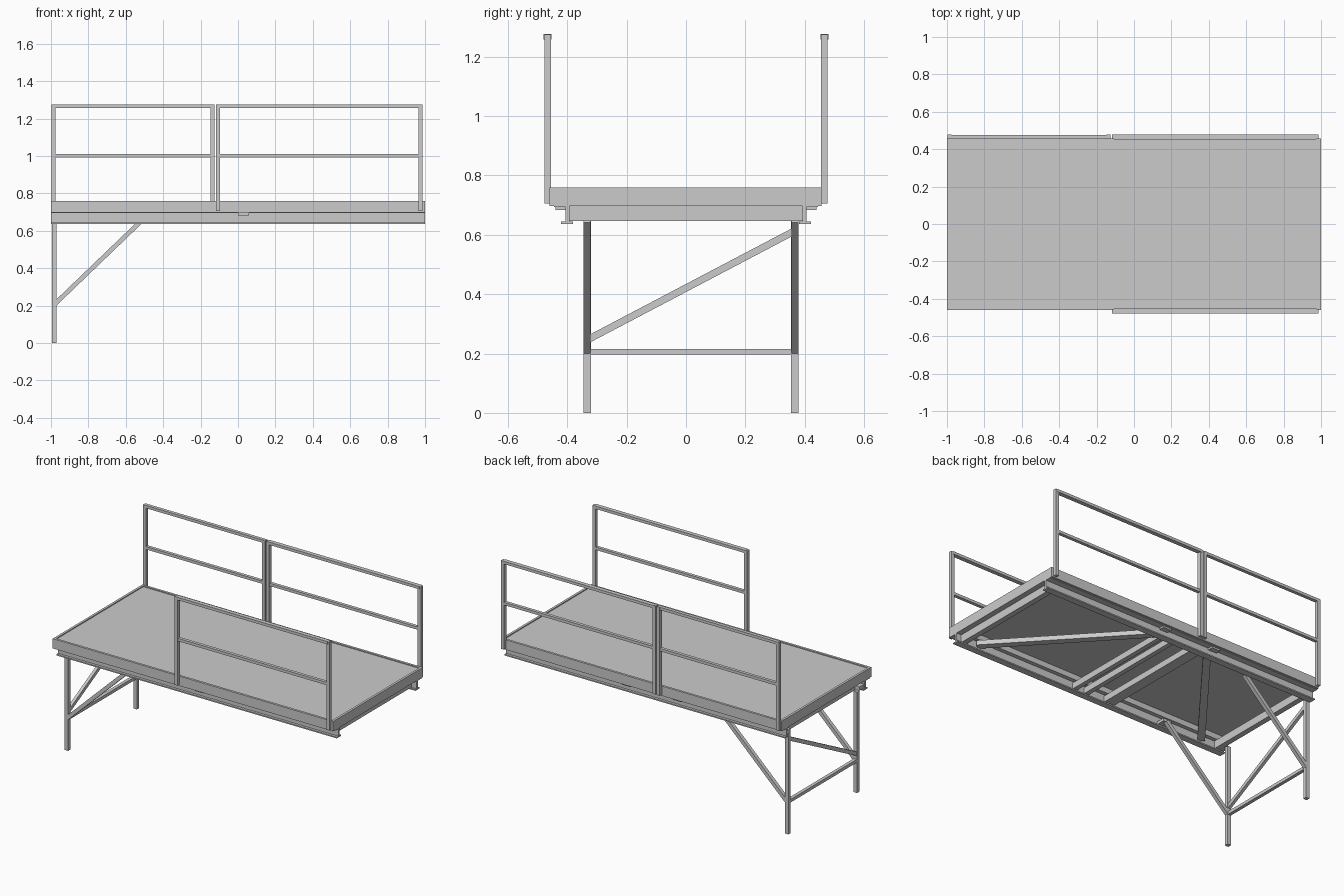
import bpy
from mathutils import Vector, Matrix

if "Cube" in bpy.data.objects:
    bpy.data.objects.remove(bpy.data.objects["Cube"])


def mesh_object(name, verts, faces):
    me = bpy.data.meshes.new(name)
    me.from_pydata(verts, [], faces)
    me.update()
    ob = bpy.data.objects.new(name, me)
    bpy.context.collection.objects.link(ob)
    return ob


BOX_FACES = [(0, 1, 3, 2), (4, 6, 7, 5), (0, 4, 5, 1), (2, 3, 7, 6), (0, 2, 6, 4), (1, 5, 7, 3)]


def box(name, x, y, z):
    """Axis-aligned box from (min, max) ranges."""
    return mesh_object(name, [(a, b, c) for a in x for b in y for c in z], BOX_FACES)


def strut(name, p, q, side, w, h):
    """Rectangular bar from p to q; w is measured along the side direction."""
    p, q = Vector(p), Vector(q)
    d = (q - p).normalized()
    s = Vector(side).normalized()
    u = d.cross(s).normalized()
    verts = [e + s * (a * w / 2) + u * (b * h / 2) for e in (p, q) for a in (-1, 1) for b in (-1, 1)]
    return mesh_object(name, verts, BOX_FACES)


# Deck: sunken floor panel inside a rim with a small inward lip
Y0, Y1 = -0.46, 0.457
box("deck_floor", (-0.985, 0.985), (Y0 + 0.015, Y1 - 0.015), (0.735, 0.754))
box("deck_skirt_front", (-1, 1), (Y0, Y0 + 0.015), (0.697, 0.76))
box("deck_skirt_back", (-1, 1), (Y1 - 0.015, Y1), (0.697, 0.76))
for tag, a in (("left", -1), ("right", 0.985)):
    box("deck_skirt_" + tag, (a, a + 0.015), (Y0 + 0.015, Y1 - 0.015), (0.697, 0.76))
for tag, a in (("left", -0.985), ("right", 0.95)):
    box("deck_lip_" + tag, (a, a + 0.035), (Y0 + 0.015, Y1 - 0.015), (0.697, 0.703))

# Long side rails: web, outward bottom flange, stepped top flange
for tag, s in (("front", -1), ("back", 1)):
    def span(a, b):
        return tuple(sorted((s * a, s * b)))
    box("rail_web_" + tag, (-1, 1), span(0.392, 0.406), (0.640, 0.697))
    box("rail_bottom_flange_" + tag, (-1, 1), span(0.380, 0.422), (0.637, 0.645))
    box("rail_top_flange_" + tag, (-1, 1), span(0.40, 0.445), (0.694, 0.702))
    box("rail_ledge_" + tag, (-1, 1), span(0.37, 0.40), (0.70, 0.735))
    # Small clamp plates under the top flange
    for x in ((0.03,) if s < 0 else (0.12, -0.245)):
        box("clamp_plate_" + tag, (x - 0.03, x + 0.03), span(0.405, 0.44), (0.683, 0.694))

# Cross members below the floor
box("end_beam_right", (0.93, 0.965), (-0.392, 0.392), (0.647, 0.697))
box("end_beam_left", (-0.965, -0.93), (-0.392, 0.392), (0.647, 0.697))
for x, w in ((0.115, 0.03), (0.03, 0.03), (-0.14, 0.07)):
    box("cross_beam", (x - w / 2, x + w / 2), (-0.392, 0.392), (0.65, 0.69))

# Diagonal bracing of the frame, in plan
for p, q in (((0.85, -0.39), (0.13, 0.39)), ((-0.83, -0.39), (-0.22, 0.39))):
    d = Vector((q[0] - p[0], q[1] - p[1], 0))
    strut("frame_diagonal", (*p, 0.675), (*q, 0.675), (-d.y, d.x, 0), 0.045, 0.03)

# Legs with their sloping knee braces
LX = -0.983
for tag, y in (("front", -0.333), ("back", 0.367)):
    box("leg_" + tag, (LX - 0.0125, LX + 0.0125), (y - 0.0125, y + 0.0125), (0, 0.65))
    strut("knee_brace_" + tag, (LX, y, 0.205), (-0.52, y, 0.65), (0, 1, 0), 0.024, 0.024)
    box("knee_brace_mount_" + tag, (-0.56, -0.50), sorted((y, 0.392 if y > 0 else -0.392)), (0.647, 0.665))
    box("leg_mount_" + tag, (LX - 0.0125, -0.93), sorted((y - 0.0125, 0.392 if y > 0 else -0.392)), (0.65, 0.675))

# Leg frame: horizontal tie and diagonal
strut("leg_tie", (LX, -0.325, 0.206), (LX, 0.36, 0.206), (1, 0, 0), 0.022, 0.02)
strut("leg_diagonal", (LX, -0.325, 0.25), (LX, 0.36, 0.61), (1, 0, 0), 0.02, 0.024)


def guard(name, x0, x1, y, rail_w):
    """Guard panel: two posts, a top rail and a mid rail."""
    t, h = 0.022, 0.0115
    for x in (x0, x1 - t):
        box(name + "_post", (x, x + t), (y - h, y + h), (0.705, 1.275))
    r = rail_w / 2
    box(name + "_top_rail", (x0 + t / 2, x1 - t / 2), (y - r, y + r), (1.258, 1.276))
    box(name + "_mid_rail", (x0 + t / 2, x1 - t / 2), (y - h * 0.9, y + h * 0.9), (0.992, 1.010))


# Guard panels: two at the back, one at the front right
guard("guard_back_left", -0.997, -0.125, 0.466, 0.022)
guard("guard_back_right", -0.118, 0.986, 0.466, 0.027)
guard("guard_front_right", -0.118, 0.986, -0.466, 0.027)
